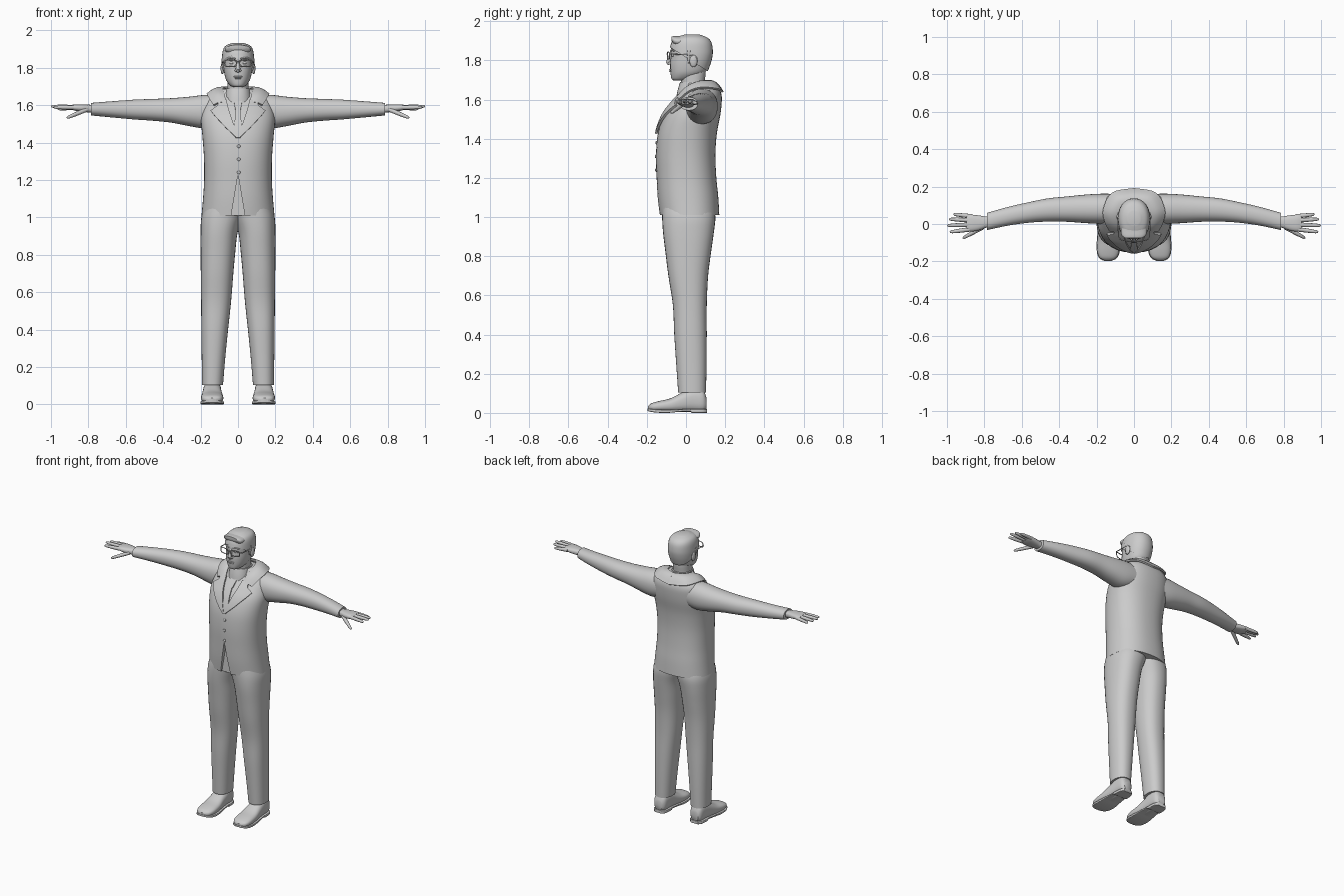
import bpy, bmesh, math
from mathutils import Vector

if "Cube" in bpy.data.objects:
    bpy.data.objects.remove(bpy.data.objects["Cube"])


def smooth(rows, sub):
    """Catmull-Rom refinement of a list of tuples."""
    P = [Vector(r) for r in rows]
    out = []
    for i in range(len(P) - 1):
        a, b, c, d = P[max(i - 1, 0)], P[i], P[i + 1], P[min(i + 2, len(P) - 1)]
        for k in range(sub):
            t = k / sub
            out.append(b + (c - a) * (t / 2) + (2 * a - 5 * b + 4 * c - d) * (t * t / 2)
                       + (3 * b - a - 3 * c + d) * (t ** 3 / 2))
    return out + [P[-1]]


def finish(name, bm, mirror=False, thick=0):
    bmesh.ops.recalc_face_normals(bm, faces=bm.faces)
    me = bpy.data.meshes.new(name)
    bm.to_mesh(me)
    bm.free()
    ob = bpy.data.objects.new(name, me)
    bpy.context.collection.objects.link(ob)
    if thick:
        m = ob.modifiers.new("Thick", 'SOLIDIFY')
        m.thickness, m.offset = thick, 0
    if mirror:
        ob.modifiers.new("Mirror", 'MIRROR').use_mirror_merge = False
    return ob


def skin(bm, rings, closed=True):
    V = [[bm.verts.new(p) for p in r] for r in rings]
    n = len(V[0])
    for r, s in zip(V, V[1:]):
        for i in range(n if closed else n - 1):
            j = (i + 1) % n
            bm.faces.new((r[i], r[j], s[j], s[i]))
    return V


def loft(name, rows, axis='z', n=2.2, seg=32, sub=4, mirror=False, cut=None):
    """Rows: (position, a min, a max, b min, b max) of superellipse rings."""
    rings = []
    for p, a0, a1, b0, b1 in smooth(rows, sub):
        ring = []
        for i in range(seg):
            c, s = math.cos(math.tau * i / seg), math.sin(math.tau * i / seg)
            a = (a0 + a1) / 2 + (a1 - a0) / 2 * math.copysign(abs(c) ** (2 / n), c)
            b = (b0 + b1) / 2 + (b1 - b0) / 2 * math.copysign(abs(s) ** (2 / n), s)
            ring.append({'x': (p, a, b), 'y': (a, p, b), 'z': (a, b, p)}[axis])
        rings.append(ring)
    bm = bmesh.new()
    V = skin(bm, rings)
    bm.faces.new(V[0])
    bm.faces.new(V[-1])
    if cut:
        bmesh.ops.bisect_plane(bm, geom=bm.verts[:] + bm.edges[:] + bm.faces[:],
                               plane_co=cut[0], plane_no=cut[1], clear_inner=True)
    return finish(name, bm, mirror)


def sym(rows):
    """(z, half width, front, back) -> loft rows"""
    return [(z, -w, w, f, b) for z, w, f, b in rows]


def tube(name, pts, radii, mirror=False, cyclic=False):
    cu = bpy.data.curves.new(name, 'CURVE')
    cu.dimensions, cu.bevel_depth, cu.bevel_resolution, cu.use_fill_caps = '3D', 1, 3, True
    sp = cu.splines.new('POLY')
    sp.points.add(len(pts) - 1)
    for q, p, r in zip(sp.points, pts, radii):
        q.co, q.radius = (*p, 1), r
    sp.use_cyclic_u = cyclic
    ob = bpy.data.objects.new(name, cu)
    bpy.context.collection.objects.link(ob)
    if mirror:
        ob.modifiers.new("Mirror", 'MIRROR').use_mirror_merge = False
    return ob


def ball(name, loc, size, mirror=False):
    bm = bmesh.new()
    bmesh.ops.create_uvsphere(bm, u_segments=20, v_segments=12, radius=1)
    for v in bm.verts:
        v.co = Vector(loc) + Vector([v.co[i] * size[i] for i in range(3)])
    return finish(name, bm, mirror)


# jacket body
NJ = 2.3
jacket_rows = sym([(1.01, .195, -.135, .17), (1.1, .187, -.145, .165), (1.2, .181, -.15, .155),
                   (1.32, .182, -.153, .15), (1.43, .19, -.143, .158), (1.52, .198, -.112, .175),
                   (1.58, .19, -.07, .182), (1.62, .178, -.035, .182), (1.65, .155, -.01, .172),
                   (1.67, .12, 0, .15), (1.685, .08, 0, .12)])
jacket = loft("jacket", jacket_rows, n=NJ, seg=48)
dense = smooth(jacket_rows, 8)


def front_y(x, z):
    for r, s in zip(dense, dense[1:]):
        if z <= s[0]:
            break
    q = r.lerp(s, (z - r[0]) / (s[0] - r[0]))
    u = min(abs(x) / q[2], .98)
    return (q[3] + q[4]) / 2 - (q[4] - q[3]) / 2 * (1 - u ** NJ) ** (1 / NJ)


def cloth(name, rows, off, thick, mirror=False, sub=3, cols=8):
    """Panel lying on the jacket front. Rows: (z, x from, x to)."""
    bm = bmesh.new()
    rings = []
    for a, b in zip(rows, rows[1:]):
        for k in range(sub + (b is rows[-1])):
            z, x0, x1 = Vector(a).lerp(Vector(b), k / sub)
            xs = [x0 + (x1 - x0) * i / cols for i in range(cols + 1)]
            rings.append([(x, front_y(x, z) - off, z) for x in xs])
    skin(bm, rings, False)
    return finish(name, bm, mirror, thick)


# front opening at the jacket hem
bm = bmesh.new()
V = skin(bm, [[(0, y, 1.23), (-.04, y, .99), (.04, y, .99)] for y in (-.3, -.122)])
bm.faces.new(V[0])
bm.faces.new(V[1])
cutter = finish("hem_cutter", bm)
cutter.hide_render = True
m = jacket.modifiers.new("Opening", 'BOOLEAN')
m.operation, m.object = 'DIFFERENCE', cutter

# shirt, tie, lapels, buttons
cloth("shirt_front", [(1.43, -.01, .01), (1.54, -.045, .045), (1.64, -.07, .07)], .002, .004)
cloth("tie", [(1.425, -.012, .012), (1.46, -.023, .023), (1.575, -.012, .012), (1.58, -.016, .016),
              (1.625, -.022, .022)], .008, .008)
cloth("lapel", [(1.425, -.002, .008), (1.48, .018, .066), (1.54, .038, .122), (1.568, .047, .145),
                (1.595, .055, .108), (1.625, .06, .1)], .009, .012, True)
for z in (1.38, 1.31, 1.24):
    ball("button", (.004, front_y(0, z) - .001, z), (.009, .005, .009))

# folded collar around the shoulders
inner = [(.058, -.05, 1.6), (.072, -.01, 1.65), (.08, .05, 1.685), (.058, .11, 1.695), (0, .13, 1.693)]
outer = [(.13, -.035, 1.598), (.155, .015, 1.64), (.162, .08, 1.66), (.115, .165, 1.652), (0, .188, 1.638)]
bm = bmesh.new()
rings = []
for a, b in zip(smooth(inner, 5), smooth(outer, 5)):
    rings.append([a.lerp(b, t / 5) + Vector((0, 0, .014 * math.sin(math.pi * t / 5))) for t in range(6)])
skin(bm, rings, False)
finish("jacket_collar", bm, True, .01)
loft("shirt_collar", sym([(1.61, .075, -.05, .115), (1.65, .07, -.042, .112), (1.69, .064, -.03, .105)]))

# sleeves and hands
loft("sleeve", [(.08, .0, .16, 1.49, 1.65), (.17, .0, .162, 1.475, 1.655), (.26, .005, .157, 1.488, 1.645),
                (.36, .012, .147, 1.507, 1.637), (.46, .013, .137, 1.517, 1.633),
                (.56, .007, .117, 1.524, 1.629), (.67, -.008, .092, 1.534, 1.621),
                (.785, -.032, .06, 1.545, 1.612)], 'x', mirror=True)
loft("palm", [(.75, -.018, .044, 1.556, 1.602), (.79, -.02, .04, 1.56, 1.602), (.83, -.034, .046, 1.564, 1.604),
              (.87, -.04, .05, 1.57, 1.604), (.895, -.034, .046, 1.577, 1.6)], 'x', n=2.6, seg=20, mirror=True)
for name, base, tip in (("little_finger", (.87, .041, 1.586), (.965, .052, 1.58)),
                        ("ring_finger", (.88, .02, 1.589), (.99, .026, 1.59)),
                        ("middle_finger", (.88, -.004, 1.59), (1.0, -.008, 1.594)),
                        ("index_finger", (.88, -.029, 1.588), (.985, -.043, 1.588)),
                        ("thumb", (.81, -.018, 1.576), (.915, -.076, 1.532))):
    b, t = Vector(base), Vector(tip)
    tube(name, [b.lerp(t, f) for f in (0, .3, .6, .88, .97, 1)], [.012, .0115, .0105, .0085, .006, .002], True)

# trousers
loft("trouser_leg", [(.105, .08, .192, -.04, .102), (.25, .068, .194, -.05, .105), (.4, .053, .196, -.06, .106),
                     (.55, .037, .197, -.067, .106), (.7, .025, .199, -.09, .113),
                     (.82, .014, .2, -.105, .128), (.92, .002, .2, -.117, .142),
                     (1.0, -.025, .196, -.122, .15), (1.07, -.05, .175, -.122, .14)], n=2.3, mirror=True)

# shoes
loft("shoe", [(.104, .112, .165, .02, .08), (.085, .095, .18, .004, .12), (.035, .09, .185, .004, .128),
              (-.02, .087, .19, .004, .104), (-.08, .08, .196, .004, .074), (-.14, .079, .197, .006, .06),
              (-.178, .092, .186, .01, .048), (-.194, .12, .16, .016, .034)], 'y', n=2.5, mirror=True)
loft("shoe_sole", [(.106, .11, .167, 0, .02), (.085, .092, .183, 0, .02), (.03, .088, .187, 0, .02),
                   (.02, .088, .187, .008, .02), (-.04, .082, .194, .005, .018), (-.09, .076, .199, 0, .016),
                   (-.145, .076, .199, .001, .017), (-.182, .091, .187, .006, .02),
                   (-.197, .12, .16, .01, .022)], 'y', n=8, sub=3, mirror=True)

# neck, head and hair
loft("neck", sym([(1.62, .062, -.025, .1), (1.68, .057, -.025, .095), (1.73, .057, -.03, .1), (1.77, .055, -.03, .1)]))
head_rows = [(1.697, .024, -.062, .0), (1.706, .042, -.074, .04), (1.735, .064, -.079, .095),
             (1.775, .074, -.081, .115), (1.815, .078, -.078, .126), (1.85, .078, -.078, .129),
             (1.88, .073, -.068, .122), (1.905, .058, -.045, .1), (1.92, .025, 0, .06)]
loft("head", sym(head_rows))
loft("hair", sym([(z + .012 * (z > 1.86), w + .008, f - .006, b + .008) for z, w, f, b in head_rows]),
     cut=((0, -.09, 1.872), (0, .14, .22)))
loft("hair_quiff", [(-.074, -.05, .045, 1.9, 1.922), (-.06, -.066, .064, 1.878, 1.924),
                    (-.03, -.07, .068, 1.87, 1.924), (.01, -.055, .055, 1.88, 1.929)], 'y', mirror=False)
tube("sideburn", [(.079, .016, 1.85), (.079, .014, 1.81), (.077, .014, 1.785)], [.01, .008, .003], True)

# face
ball("ear", (.083, .038, 1.797), (.01, .02, .032), True)
tube("nose", [(0, -.073, 1.84), (0, -.083, 1.815), (0, -.09, 1.792), (0, -.085, 1.778)], [.007, .009, .013, .008])
ball("nostril", (.011, -.083, 1.785), (.007, .009, .007), True)
ball("upper_lip", (0, -.077, 1.752), (.024, .009, .005))
ball("lower_lip", (0, -.077, 1.744), (.02, .009, .005))
ball("eye", (.032, -.066, 1.826), (.013, .009, .008), True)
tube("eyebrow", [(.015, -.078, 1.848), (.035, -.073, 1.853), (.056, -.058, 1.847)], [.004, .005, .002], True)

# glasses
frame = []
for i in range(24):
    c, s = math.cos(math.tau * i / 24), math.sin(math.tau * i / 24)
    x = .04 + .031 * math.copysign(abs(c) ** .55, c)
    frame.append((x, -.094 + .25 * max(x - .03, 0) , 1.824 + .018 * math.copysign(abs(s) ** .55, s)))
tube("glasses_rim", frame, [.0028] * 24, True, True)
tube("glasses_bridge", [(-.01, -.094, 1.83), (0, -.097, 1.833), (.01, -.094, 1.83)], [.0028] * 3)
tube("glasses_arm", [(.07, -.084, 1.832), (.083, -.07, 1.832), (.086, .03, 1.828), (.085, .06, 1.81)], [.003] * 4, True)

# apply modifiers, smooth shading
bpy.ops.object.select_all(action='DESELECT')
for ob in bpy.context.scene.objects:
    ob.select_set(ob is not cutter)
bpy.context.view_layer.objects.active = jacket
bpy.ops.object.convert(target='MESH')
bpy.ops.object.shade_smooth_by_angle(angle=math.radians(40))
bpy.data.objects.remove(cutter)
